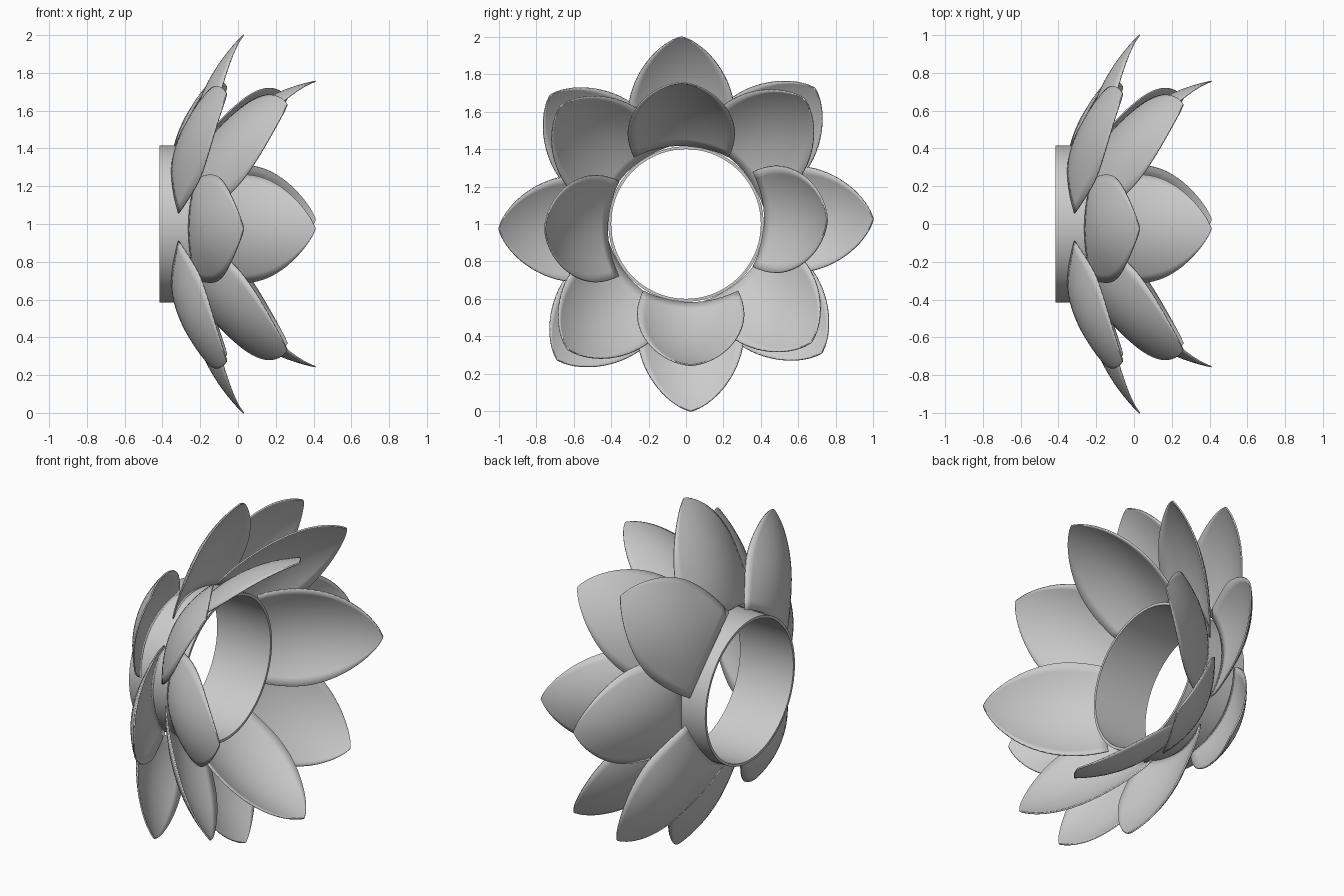
import bpy, bmesh, math
from mathutils import Vector

if "Cube" in bpy.data.objects:
    bpy.data.objects.remove(bpy.data.objects["Cube"], do_unlink=True)

grey = bpy.data.materials.new("plain grey")
grey.use_nodes = True
grey.diffuse_color = (0.6, 0.6, 0.6, 1)
grey.node_tree.nodes["Principled BSDF"].inputs["Base Color"].default_value = (0.6, 0.6, 0.6, 1)

ROWS, COLS = 22, 14
CENTRE_Z = 1.0
SIDE_SHIFT = 0.025      # each petal sits slightly off its radius


def finish(name, bm, angle=50):
    mesh = bpy.data.meshes.new(name)
    bmesh.ops.recalc_face_normals(bm, faces=bm.faces)
    bm.to_mesh(mesh)
    bm.free()
    obj = bpy.data.objects.new(name, mesh)
    bpy.context.collection.objects.link(obj)
    mesh.materials.append(grey)
    bpy.ops.object.select_all(action='DESELECT')
    obj.select_set(True)
    bpy.context.view_layer.objects.active = obj
    bpy.ops.object.shade_smooth_by_angle(angle=math.radians(angle))
    return obj


def half_width(v):
    if v < 0.3:
        return 0.285 - 0.03 * ((0.3 - v) / 0.3) ** 2
    return max(0.004, 0.285 * (1 - ((v - 0.3) / 0.7) ** 2) ** 0.75)


def petal(name, base, tip, phi):
    """Cupped petal from base to tip, both given as (x, radius)."""
    base, tip = Vector(base), Vector(tip)
    along = (tip - base).normalized()
    inward = Vector((along.y, -along.x))
    hug = Vector((0.5, -0.86))          # base wraps the ring
    bm = bmesh.new()
    grid = []
    for i in range(ROWS + 1):
        v = 1 - (1 - i / ROWS) ** 1.5   # finer rows near the tip
        w = half_width(v)
        mid = base.lerp(tip, v) - inward * 0.055 * 4 * v * (1 - v)
        cup = hug.lerp(inward, min(1, v / 0.4))
        row = []
        for j in range(COLS + 1):
            t = w * (2 * j / COLS - 1)
            p = mid + cup * 1.1 * t * t
            s = t + SIDE_SHIFT
            row.append(bm.verts.new((
                p.x,
                p.y * math.cos(phi) - s * math.sin(phi),
                CENTRE_Z + p.y * math.sin(phi) + s * math.cos(phi))))
        grid.append(row)
    for a, b in zip(grid, grid[1:]):
        for j in range(COLS):
            bm.faces.new((a[j], a[j + 1], b[j + 1], b[j]))
    obj = finish(name, bm)
    solid = obj.modifiers.new("thickness", 'SOLIDIFY')
    solid.thickness = 0.008
    solid.offset = 0


# Four whorls of petals, from the flattest at the back to the most upright
whorls = [
    ("back_petal", (-0.35, 0.42), (-0.06, 1.0), 45),
    ("outer_petal", (-0.26, 0.42), (0.03, 1.0), 0),
    ("middle_petal", (-0.21, 0.42), (0.26, 0.92), 45),
    ("inner_petal", (-0.16, 0.42), (0.41, 0.755), 0),
]
for name, base, tip, start in whorls:
    for k in range(4):
        petal(f"{name}_{k + 1}", base, tip, math.radians(start + 90 * k))

# Open ring that carries the petals
bm = bmesh.new()
profile = [(-0.415, 0.4), (-0.415, 0.415), (-0.07, 0.415), (-0.07, 0.4)]
verts = [bm.verts.new((x, r, CENTRE_Z)) for x, r in profile]
edges = [bm.edges.new((verts[i], verts[(i + 1) % 4])) for i in range(4)]
bmesh.ops.spin(bm, geom=verts + edges, cent=(0, 0, CENTRE_Z), axis=(1, 0, 0),
               angle=math.tau, steps=96, use_merge=True)
bmesh.ops.remove_doubles(bm, verts=bm.verts, dist=0.0005)
finish("ring", bm, 30)
